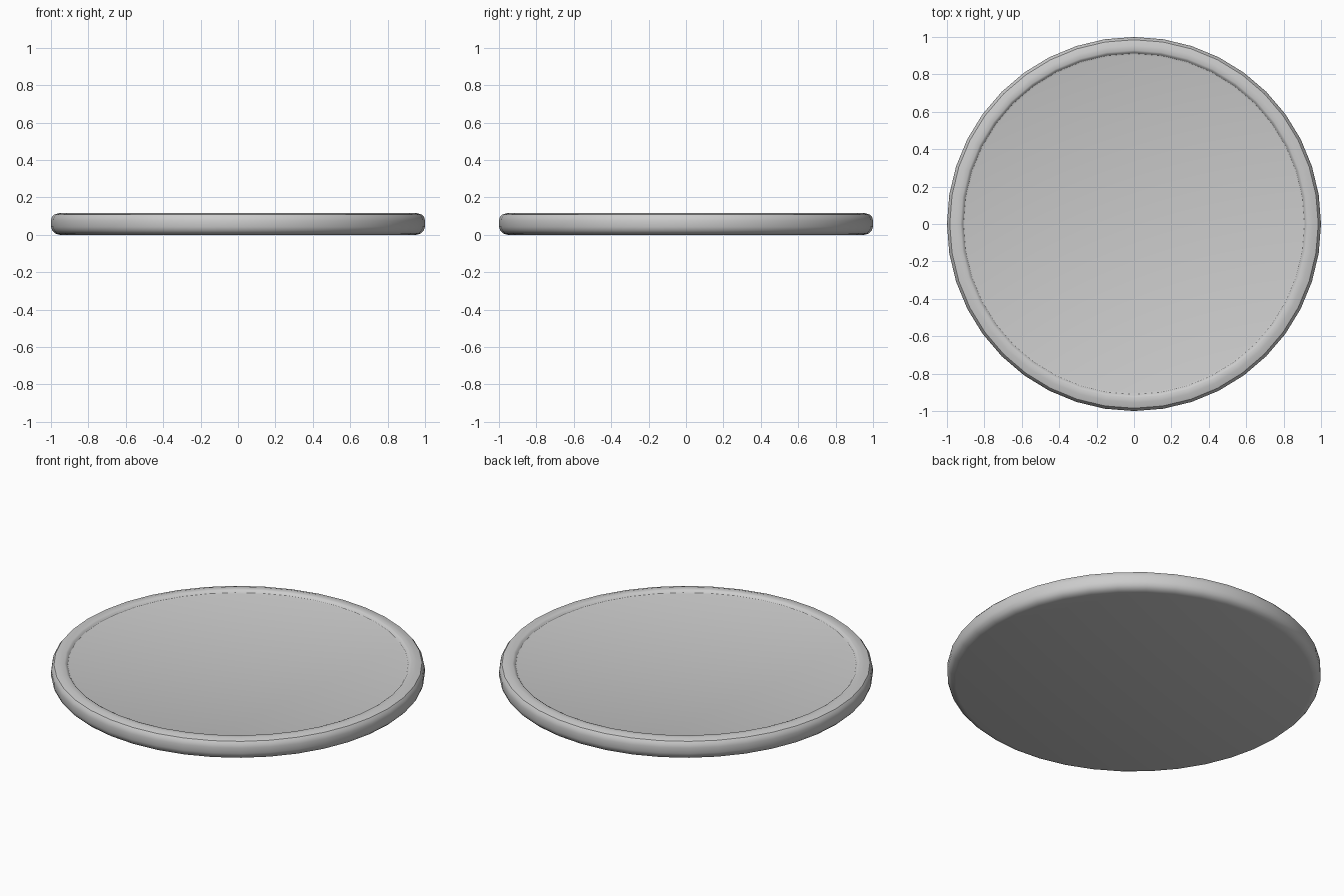
import bpy, bmesh, math

if "Cube" in bpy.data.objects:
    bpy.data.objects.remove(bpy.data.objects["Cube"])

SIDES = 40
# Half cross-section (radius, z), from bottom centre to top centre
profile = [
    (0.955, 0.0), (0.978, 0.007), (0.993, 0.022), (1.0, 0.042),
    (1.0, 0.075), (0.996, 0.093), (0.985, 0.107), (0.955, 0.116),
    (0.928, 0.116), (0.920, 0.112), (0.912, 0.102), (0.902, 0.099),
]

# Round tray: rings joined by quads, flat caps for base and recessed floor
bm = bmesh.new()
rings = []
for r, z in profile:
    rings.append([bm.verts.new((r * math.cos(2 * math.pi * i / SIDES),
                                r * math.sin(2 * math.pi * i / SIDES), z))
                  for i in range(SIDES)])
for a, b in zip(rings, rings[1:]):
    for i in range(SIDES):
        j = (i + 1) % SIDES
        bm.faces.new((a[i], a[j], b[j], b[i]))
bm.faces.new(rings[0][::-1])
bm.faces.new(rings[-1])
bmesh.ops.recalc_face_normals(bm, faces=bm.faces)

mesh = bpy.data.meshes.new("round_tray")
bm.to_mesh(mesh)
bm.free()
tray = bpy.data.objects.new("round_tray", mesh)
bpy.context.collection.objects.link(tray)

# Smooth shading with sharp creases kept
bpy.context.view_layer.objects.active = tray
tray.select_set(True)
bpy.ops.object.shade_smooth_by_angle(angle=math.radians(30))
